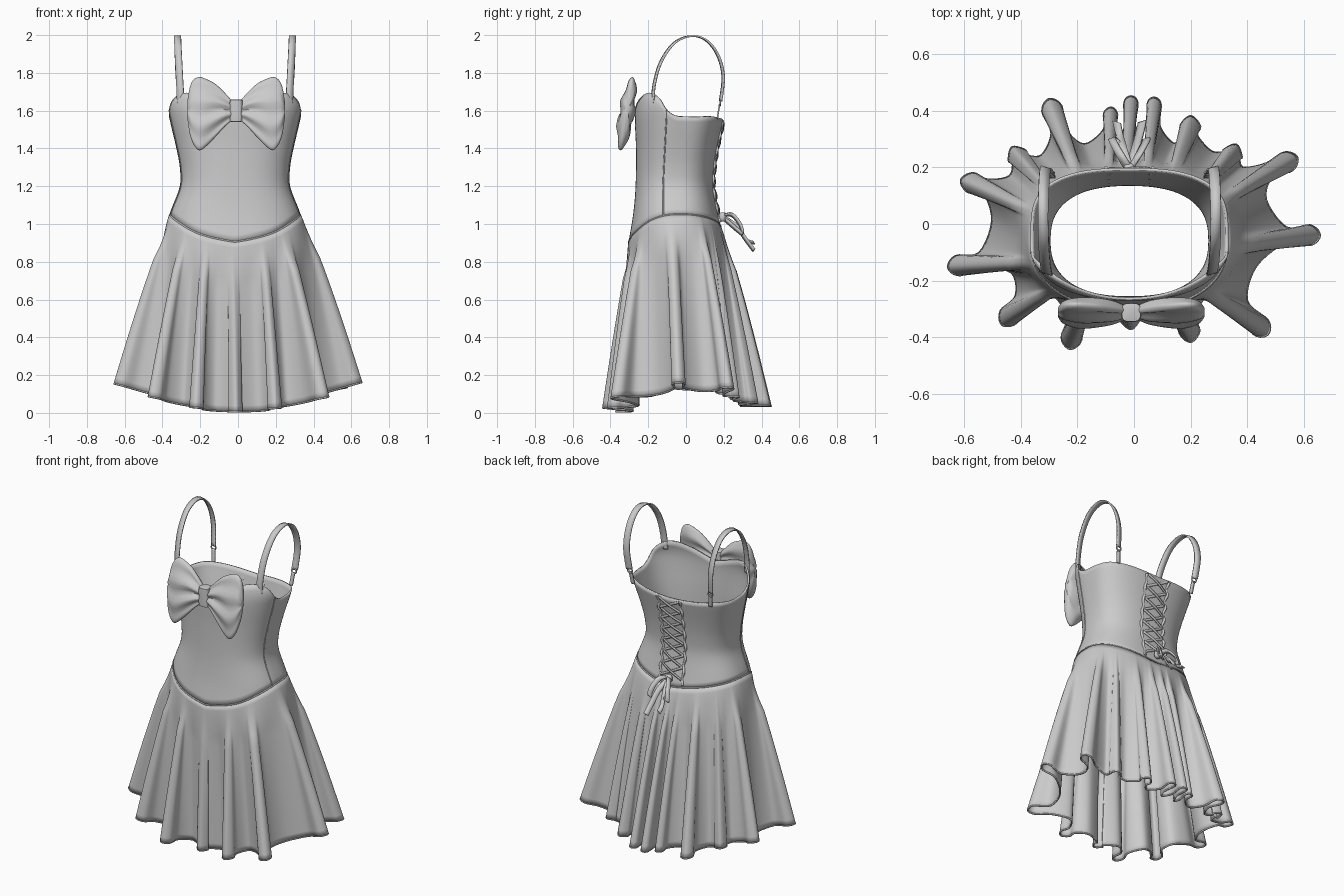
import bpy, bmesh, math
from mathutils import Vector as V

if "Cube" in bpy.data.objects:
    bpy.data.objects.remove(bpy.data.objects["Cube"])

XC = -0.016  # the bodice sits very slightly off centre

def interp(keys, x):
    """Smooth curve through (x, value) keys."""
    if x <= keys[0][0]: return keys[0][1]
    if x >= keys[-1][0]: return keys[-1][1]
    n = len(keys)
    i = next(k for k in range(n - 1) if x <= keys[k + 1][0])
    slope = lambda k: ((keys[min(k + 1, n - 1)][1] - keys[max(k - 1, 0)][1]) /
                       (keys[min(k + 1, n - 1)][0] - keys[max(k - 1, 0)][0]))
    h = keys[i + 1][0] - keys[i][0]
    t = (x - keys[i][0]) / h
    return ((2*t**3 - 3*t**2 + 1) * keys[i][1] + (t**3 - 2*t**2 + t) * h * slope(i)
            + (3*t**2 - 2*t**3) * keys[i + 1][1] + (t**3 - t**2) * h * slope(i + 1))

def catmull(p0, p1, p2, p3, t):
    return 0.5 * (2*p1 + (p2 - p0)*t + (2*p0 - 5*p1 + 4*p2 - p3)*t*t + (3*p1 - p0 - 3*p2 + p3)*t**3)

def smooth_path(pts, closed=False, sub=6):
    p, n, out = [V(q) for q in pts], len(pts), []
    for i in range(n if closed else n - 1):
        g = (lambda k: p[k % n]) if closed else (lambda k: p[max(0, min(k, n - 1))])
        out += [catmull(g(i - 1), g(i), g(i + 1), g(i + 2), j / sub) for j in range(sub)]
    return out if closed else out + [p[-1]]

def loft(name, rows, closed=True, caps=False, thick=0.0):
    """Skin a list of equal-length point rows."""
    bm = bmesh.new()
    vs = [[bm.verts.new(p) for p in r] for r in rows]
    n = len(rows[0])
    for a, b in zip(vs, vs[1:]):
        for j in range(n if closed else n - 1):
            k = (j + 1) % n
            bm.faces.new((a[j], a[k], b[k], b[j]))
    if caps:
        bm.faces.new(vs[0]); bm.faces.new(vs[-1])
    bmesh.ops.recalc_face_normals(bm, faces=bm.faces)
    me = bpy.data.meshes.new(name)
    bm.to_mesh(me); bm.free()
    ob = bpy.data.objects.new(name, me)
    bpy.context.collection.objects.link(ob)
    if thick:
        m = ob.modifiers.new("thickness", 'SOLIDIFY')
        m.thickness, m.offset = thick, 0
    bpy.ops.object.select_all(action='DESELECT')
    ob.select_set(True)
    bpy.context.view_layer.objects.active = ob
    bpy.ops.object.shade_smooth_by_angle(angle=math.radians(50))
    return ob

def ribbon(name, pts, width, wdir=(1, 0, 0), thick=0.008):
    w = V(wdir).normalized() * width / 2
    return loft(name, [[p - w, p + w] for p in smooth_path(pts)], closed=False, thick=thick)

def cord(name, pts, r, closed=False):
    cu = bpy.data.curves.new(name, 'CURVE')
    cu.dimensions, cu.bevel_depth, cu.bevel_resolution = '3D', r, 2
    cu.use_fill_caps = True
    sp = cu.splines.new('POLY')
    sp.points.add(len(pts) - 1)
    for q, p in zip(sp.points, pts): q.co = (*p, 1)
    sp.use_cyclic_u = closed
    ob = bpy.data.objects.new(name, cu)
    bpy.context.collection.objects.link(ob)
    return ob

# Body outline: half width, front and back depth, back squareness by height
RX = [(.9, .375), (1.05, .342), (1.2, .287), (1.3, .287), (1.4, .305), (1.55, .34), (1.63, .354), (1.69, .34)]
YF = [(.9, -.30), (1.05, -.275), (1.2, -.262), (1.4, -.26), (1.6, -.265), (1.7, -.245)]
YB = [(.95, .19), (1.05, .165), (1.2, .14), (1.3, .145), (1.4, .16), (1.56, .195)]
SQ = [(1.05, .83), (1.3, .75), (1.56, .6)]
TOP = [(0, 1.61), (20, 1.66), (38, 1.69), (52, 1.69), (66, 1.66), (78, 1.6), (90, 1.57), (125, 1.57), (180, 1.55)]
SEAM = [(0, .905), (25, .945), (60, 1.02), (90, 1.05), (130, 1.035), (180, .985)]

def deg(a):
    d = math.degrees(a) % 360
    return min(d, 360 - d)

def oval(a, rx, yf, yb, e=2 / 2.4, eb=None):
    """Superellipse point; a = 0 is the front, turning towards +x."""
    s, c = math.sin(a), math.cos(a)
    ec = eb if eb and c < 0 else e
    return V((rx * math.copysign(abs(s)**e, s), (yf + yb) / 2 - (yb - yf) / 2 * math.copysign(abs(c)**ec, c)))

def body(a, z, grow=0.0):
    p = oval(a, interp(RX, z) + grow, interp(YF, z) - grow, interp(YB, z) + grow, eb=interp(SQ, z))
    return V((p.x + XC, p.y, z))

# Bodice shell
ring = [2 * math.pi * i / 120 for i in range(120)]
rows = []
for k in range(21):
    rows.append([body(a, (1 - k/20) * interp(SEAM, deg(a)) + k/20 * interp(TOP, deg(a))) for a in ring])
loft("bodice", rows, thick=.01)
cord("waist_piping", [body(a, interp(SEAM, deg(a)), .003) for a in ring], .005, True)
for s, side in ((1, "right"), (-1, "left")):
    a = math.radians(77) * s
    zt, zb = interp(TOP, 77), interp(SEAM, 77)
    cord(side + "_side_seam", [body(a, zb + (zt - zb) * k/40, .004) for k in range(41)], .004)

# Skirt: the hem is a closed curve of folds reaching out to these tips
TIPS = [(-.01, -.37), (.2, -.415), (.47, -.39), (.655, -.04), (.575, .235), (.36, .28), (.2, .38), (.07, .445),
        (-.01, .45), (-.08, .41), (-.3, .44), (-.43, .27), (-.61, .155), (-.655, -.155), (-.465, -.355), (-.226, -.44)]
phi = lambda t: math.atan2(t[0] / .6, -t[1] / .42) % (2 * math.pi)
tips = sorted(TIPS, key=phi)
n = len(tips)
ctrl = []
for i, t in enumerate(tips):
    T, a = V(t), phi(t)
    before = ((a - phi(tips[i - 1])) % (2 * math.pi)) / 2
    after = ((phi(tips[(i + 1) % n]) - a) % (2 * math.pi)) / 2
    near = min((V(tips[i - 1]) - T).length, (V(tips[(i + 1) % n]) - T).length)
    w = min(.034, near * .28)
    rx = .475 if t[0] > 0 else .5
    C = oval(a, rx, -.29, .29)
    d = (T - C).normalized()
    q = V((-d.y, d.x))
    N = C.lerp(T, .35)
    for p, b in ((N - q*w*.75, a - before*.45), (T - d*w - q*w, a - before*.18), (T, a),
                 (T - d*w + q*w, a + after*.18), (N + q*w*.75, a + after*.45),
                 (oval(a + after, rx, -.285, .29), a + after)):
        ctrl.append((p.x, p.y, math.sin(b), math.cos(b)))
hem = smooth_path(ctrl, closed=True, sub=5)
rows = []
for k in range(29):
    t = k / 28
    row = []
    for h in hem:
        a = math.atan2(h[2], h[3])
        top = body(a, interp(SEAM, deg(a)), .003)
        mean = oval(a, .53, -.345, .345, .95)
        reach = V((h[0], h[1])).length - mean.length  # folds lift a little at the sides
        hz = (.006 + (.125 + .25 * reach) * abs(math.sin(a))**1.8
              + (.03 if math.cos(a) < 0 else 0) * math.cos(a)**2)
        flat = V((top.x, top.y)).lerp(mean, t**.82) + (V((h[0], h[1])) - mean) * t**.9 * min(1, t * 4)
        row.append((flat.x, flat.y, top.z + (hz - top.z) * t))
    rows.append(row)
loft("skirt", rows, thick=.007)
cord("skirt_hem", rows[-1], .005, True)

# Front bow: two puffed, pleated loops and a knot
BOW = [(.02, 1.65, 1.55, .02), (.06, 1.695, 1.515, .03), (.11, 1.742, 1.46, .036), (.16, 1.768, 1.41, .04),
       (.195, 1.778, 1.39, .038), (.225, 1.765, 1.42, .033), (.245, 1.725, 1.475, .026), (.258, 1.65, 1.56, .012)]
for s, side in ((1, "right"), (-1, "left")):
    rows = []
    for x, zt, zb, th in BOW:
        row = []
        for j in range(48):
            f = 2 * math.pi * j / 48
            c = math.cos(f)
            z = (zt + zb) / 2 + (zt - zb) / 2 * c
            fold = .014 * math.cos(9 * c) * min(1, x / .08) * max(0, 1.25 - x / .26)
            row.append((-.01 + s * x, -.312 + .16 * (z - 1.6) - th * math.sin(f) + fold * abs(math.sin(f)), z))
        rows.append(row)
    rows = [list(r) for r in zip(*[smooth_path(c, sub=3) for c in zip(*rows)])]
    loft(side + "_bow_loop", rows, caps=True)
rows = []
for z, k in ((1.54, .6), (1.543, .95), (1.57, 1), (1.6, .96), (1.63, 1), (1.657, .95), (1.66, .6)):
    rows.append([V((-.01, -.312, z)) + V((*(oval(f, .035*k, -.034*k, .034*k, .6)), 0))
                 for f in [math.pi * j / 12 for j in range(24)]])
loft("bow_knot", rows, caps=True)

# Shoulder straps with a narrow rear tab and ring
for s, side in ((1, "right"), (-1, "left")):
    X = lambda o: XC + s * o
    ribbon(side + "_strap", [(X(.288), -.176, 1.64), (X(.292), -.168, 1.74), (X(.298), -.132, 1.86), (X(.303), -.06, 1.96),
                             (X(.305), .03, 1.995), (X(.303), .11, 1.97), (X(.3), .17, 1.89),
                             (X(.295), .197, 1.78), (X(.285), .183, 1.65)], .038, (1, .3 * s, 0))
    ribbon(side + "_strap_tab", [(X(.28), .178, 1.635), (X(.272), .165, 1.555)], .022)
    cord(side + "_strap_ring", [(X(.282) + .016*math.cos(f), .181, 1.642 + .016*math.sin(f))
                                for f in [math.pi * j / 8 for j in range(16)]], .004, True)

# Back lacing between two scalloped edges
back = lambda x, z, off: (XC + x, interp(YB, z) + off, z)
Z0, Z1, N = 1.04, 1.54, 7
step = (Z1 - Z0) / N
for s, side in ((1, "right"), (-1, "left")):
    cord(side + "_lacing_edge",
         [back(s * (.078 + .005 * math.cos(k * math.pi / 4)), Z0 - .03 + (Z1 + .03 - Z0) * k/56,
               .002 + .004 * math.cos(k * math.pi / 4)) for k in range(57)], .008)
    for k in range(N):
        z = Z0 + k * step
        ribbon(f"{side}_lace_{k + 1}", [back(-s * .072, z, .008), back(0, z + step/2, .013 + .003 * s),
                                        back(s * .072, z + step, .008)], .016, (0, .1, 1), .005)

# Tied lace bow and hanging tails at the back waist
for s, side in ((1, "right"), (-1, "left")):
    x = lambda o: XC + s * o
    ribbon(side + "_lace_loop", [(x(0), .19, 1.04), (x(.03), .24, 1.05), (x(.055), .285, 1.0), (x(.06), .3, .95),
                                 (x(.035), .275, .965), (x(0), .2, 1.03)], .03, (1, .3, .6))
    ribbon(side + "_lace_tail", [(x(0), .2, 1.035), (x(.02), .265, .99), (x(.035), .315, .92),
                                 (x(.045), .36, .88 - .02 * s)], .032, (1, .3 * s, .5))
rows = [[(XC + .022*k*math.cos(f), .195 + .022*k*math.sin(f), z) for f in [math.pi * j / 8 for j in range(16)]]
        for z, k in ((1.012, .5), (1.022, .9), (1.037, 1), (1.052, .9), (1.062, .5))]
loft("lace_knot", rows, caps=True)
